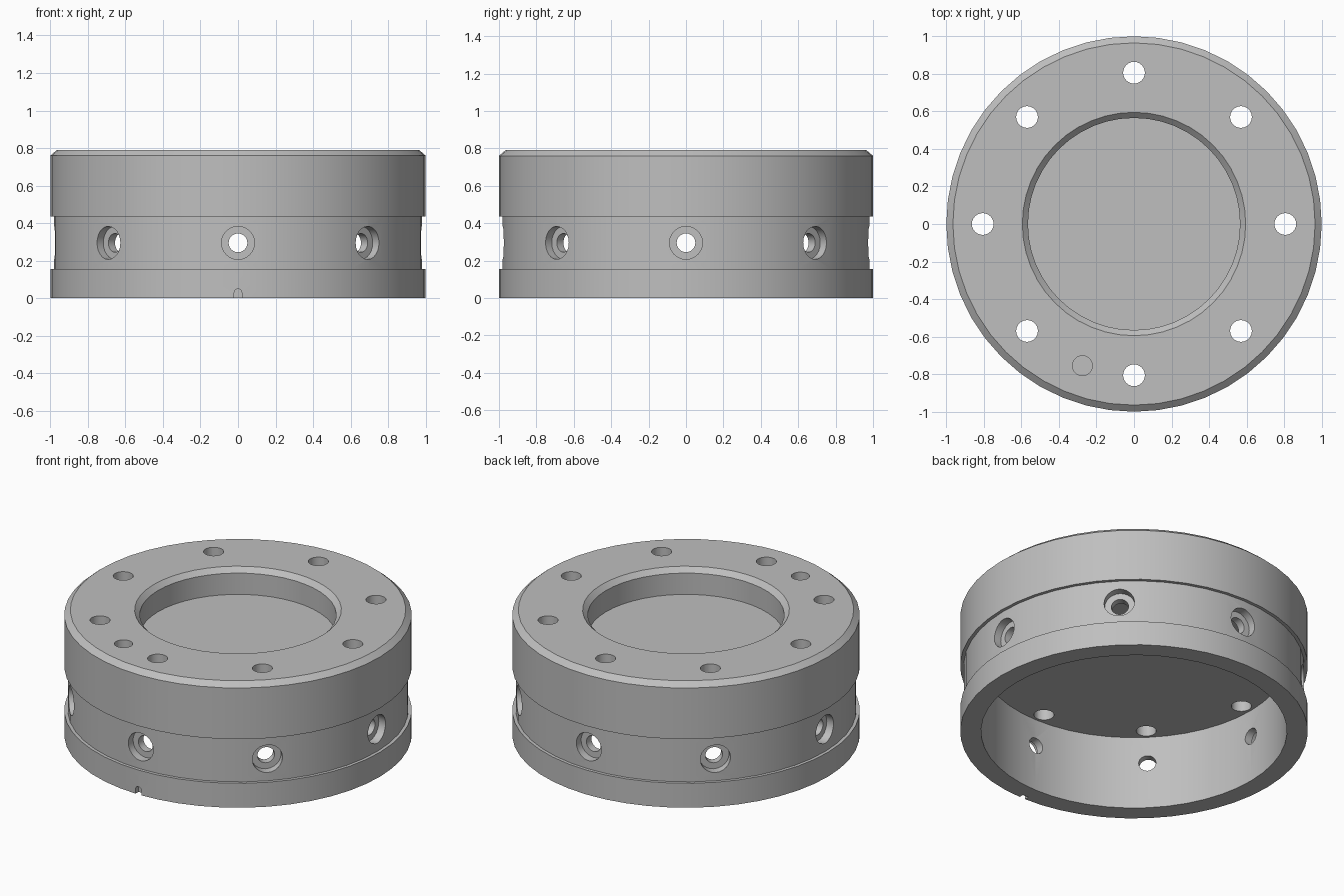
import bpy, bmesh, math
from mathutils import Matrix, Vector

old = bpy.data.objects.get("Cube")
if old:
    bpy.data.objects.remove(old)

# Single plain metal colour
grey = bpy.data.materials.new("plain grey")
grey.use_nodes = True
colour = (0.52, 0.52, 0.52, 1)
grey.diffuse_color = colour
grey.node_tree.nodes["Principled BSDF"].inputs["Base Color"].default_value = colour


def make_object(name, bm):
    bmesh.ops.recalc_face_normals(bm, faces=bm.faces)
    mesh = bpy.data.meshes.new(name)
    bm.to_mesh(mesh)
    bm.free()
    mesh.materials.append(grey)
    obj = bpy.data.objects.new(name, mesh)
    bpy.context.collection.objects.link(obj)
    return obj


def revolve(bm, profile, steps, matrix=Matrix()):
    """Turn a (radius, height) profile that starts and ends on the axis."""
    verts = [bm.verts.new((r, 0, z)) for r, z in profile]
    edges = [bm.edges.new(pair) for pair in zip(verts, verts[1:])]
    made = bmesh.ops.spin(bm, geom=verts + edges, axis=(0, 0, 1),
                          cent=(0, 0, 0), angle=math.tau, steps=steps)
    near = [v for v in bm.verts if v.is_valid and not v.tag]
    bmesh.ops.remove_doubles(bm, verts=near, dist=0.0005)
    fresh = [v for v in bm.verts if not v.tag]
    bmesh.ops.transform(bm, matrix=matrix, verts=fresh)
    for v in fresh:
        v.tag = True


def plug(radius, low, high):
    return [(0, low), (radius, low), (radius, high), (0, high)]


# Turned body: skirt, groove, chamfered flange, top recess and closed web
bm = bmesh.new()
revolve(bm, [(0, 0.467), (0.88, 0.467), (0.88, 0), (1, 0), (1, 0.155),
             (0.98, 0.155), (0.98, 0.435), (1, 0.435), (1, 0.76),
             (0.965, 0.79), (0.595, 0.79), (0.565, 0.76),
             (0.565, 0.625), (0, 0.625)], 48)
body = make_object("flanged_ring_body", bm)

# Bolt holes, counterbored side holes and one blind pin hole
bm = bmesh.new()
side_hole = [(0, 0.8), (0.05, 0.8), (0.05, 0.927), (0.088, 0.927),
             (0.088, 1.1), (0, 1.1)]
for i in range(8):
    turn = Matrix.Rotation(i * math.tau / 8, 4, "Z")
    revolve(bm, plug(0.058, 0.4, 0.9), 24,
            turn @ Matrix.Translation((0.806, 0, 0)))
    revolve(bm, side_hole, 24, turn @ Matrix.Translation((0, 0, 0.295))
            @ Matrix.Rotation(math.pi / 2, 4, "Y"))
revolve(bm, plug(0.053, 0.59, 0.9), 24, Matrix.Translation((-0.275, -0.755, 0)))
holes = make_object("hole_cutter", bm)

# Arched index notch at the front of the lower rim
bm = bmesh.new()
arch = [(0.02, -0.1)] + [(0.02 * math.cos(a), 0.03 + 0.02 * math.sin(a))
                         for a in (math.pi * k / 8 for k in range(9))] + [(-0.02, -0.1)]
face = bm.faces.new([bm.verts.new((x, -1.1, z)) for x, z in arch])
grown = bmesh.ops.extrude_face_region(bm, geom=[face], use_keep_orig=True)
bmesh.ops.translate(bm, vec=Vector((0, 0.13, 0)),
                    verts=[g for g in grown["geom"] if isinstance(g, bmesh.types.BMVert)])
notch = make_object("notch_cutter", bm)

# Cut the body, then drop the cutters
bpy.ops.object.select_all(action="DESELECT")
body.select_set(True)
bpy.context.view_layer.objects.active = body
for cutter in (holes, notch):
    cutter.hide_render = True
    cut = body.modifiers.new(cutter.name, "BOOLEAN")
    cut.operation = "DIFFERENCE"
    cut.solver = "EXACT"
    cut.object = cutter
    bpy.ops.object.modifier_apply(modifier=cut.name)
    bpy.data.objects.remove(cutter)

bpy.ops.object.shade_smooth_by_angle(angle=math.radians(30))
